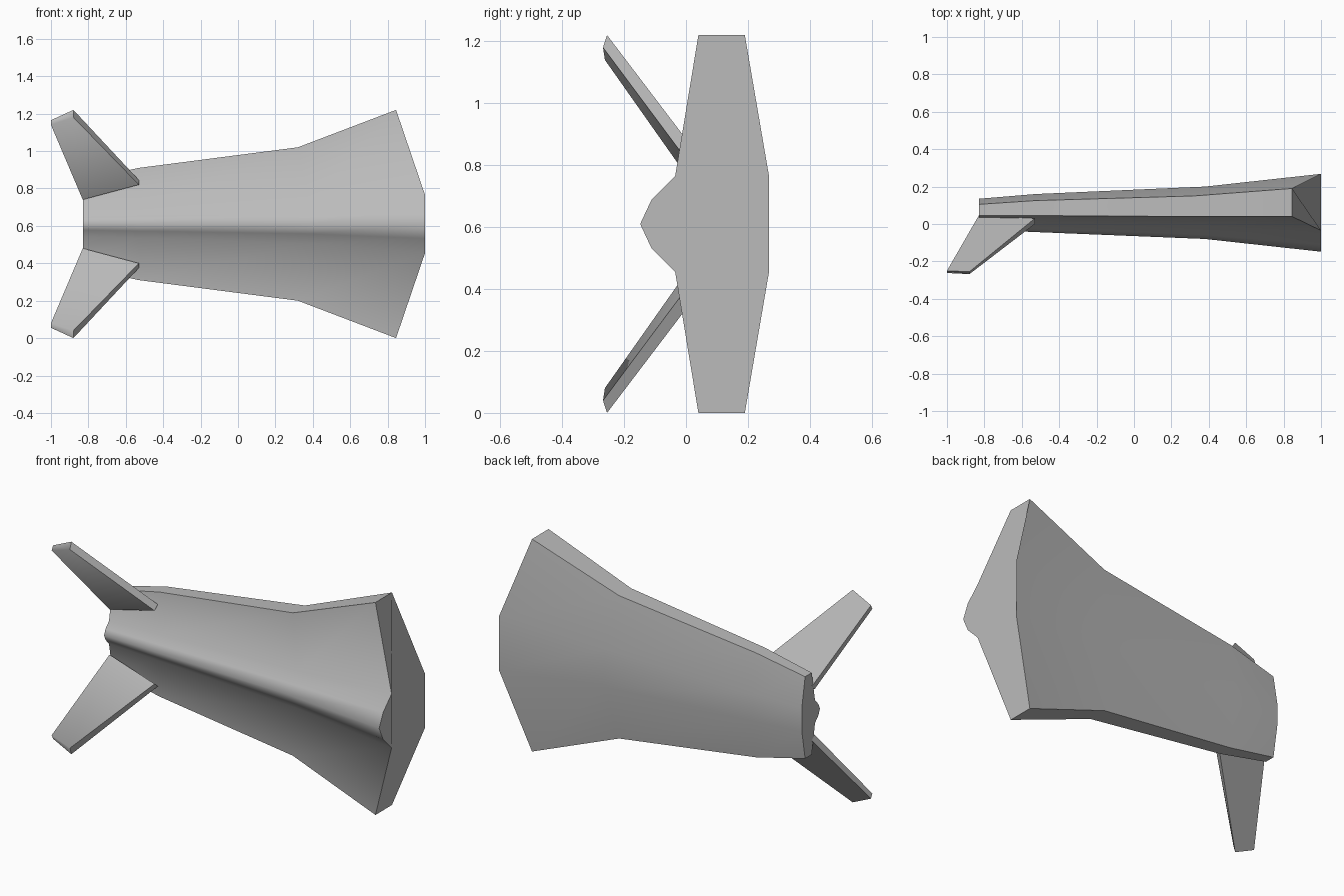
import bpy
import bmesh
import math

MID = 0.61  # height of the symmetry plane

cube = bpy.data.objects.get("Cube")
if cube:
    bpy.data.objects.remove(cube)

grey = bpy.data.materials.new("plain_grey")
grey.use_nodes = True
grey.diffuse_color = (0.5, 0.5, 0.5, 1)
grey.node_tree.nodes["Principled BSDF"].inputs["Base Color"].default_value = (0.5, 0.5, 0.5, 1)


def finish(name, bm):
    """Turn a bmesh into a named object with smooth shading and sharp corners."""
    bmesh.ops.recalc_face_normals(bm, faces=bm.faces)
    mesh = bpy.data.meshes.new(name)
    bm.to_mesh(mesh)
    bm.free()
    mesh.materials.append(grey)
    obj = bpy.data.objects.new(name, mesh)
    bpy.context.collection.objects.link(obj)
    bpy.ops.object.select_all(action="DESELECT")
    obj.select_set(True)
    bpy.context.view_layer.objects.active = obj
    bpy.ops.object.shade_smooth_by_angle(angle=math.radians(58))
    return obj


def loft(name, rings):
    """Skin closed rings of equal length and cap both ends."""
    bm = bmesh.new()
    loops = [[bm.verts.new(p) for p in ring] for ring in rings]
    n = len(loops[0])
    for a, b in zip(loops, loops[1:]):
        for i in range(n):
            j = (i + 1) % n
            bm.faces.new((a[i], a[j], b[j], b[i]))
    bm.faces.new(loops[0])
    bm.faces.new(loops[-1])
    return finish(name, bm)


def section(mid_x, tip_x, ridge_y, base_y, base_z, tip_y, tip_z, tip_back, back_y):
    """Ridged cross-section, mirrored about the symmetry plane."""
    side_y = ridge_y + 0.32 * (base_y - ridge_y)
    half = [(mid_x, side_y, base_z / 2), (mid_x, base_y, base_z),
            (tip_x, tip_y, tip_z), (tip_x, tip_back, tip_z), (mid_x, back_y, base_z)]
    upper = [(x, y, MID + z) for x, y, z in half]
    lower = [(x, y, MID - z) for x, y, z in reversed(half)]
    return [(mid_x, ridge_y, MID)] + upper + lower


# Body: flaring slab with a rounded ridge along its front
loft("body", [
    section(-0.83, -0.83, -0.03, 0.015, 0.065, 0.045, 0.235, 0.105, 0.135),
    section(-0.53, -0.53, -0.043, 0.01, 0.075, 0.045, 0.30, 0.125, 0.16),
    section(0.38, 0.32, -0.08, -0.005, 0.105, 0.04, 0.41, 0.15, 0.20),
    section(1.0, 0.845, -0.148, -0.035, 0.155, 0.04, 0.61, 0.19, 0.268),
])

# Fins: tapered plates swept outward, rooted inside the body
root = [(-0.83, 0.045, 0.765), (-0.83, 0.02, 0.74), (-0.53, 0.0, 0.82), (-0.53, 0.03, 0.845)]
tip = [(-1.0, -0.25, 1.165), (-1.0, -0.262, 1.14), (-0.88, -0.268, 1.18), (-0.88, -0.255, 1.22)]
for name, sign in (("upper_fin", 1), ("lower_fin", -1)):
    loft(name, [[(x, y, MID + sign * (z - MID)) for x, y, z in ring] for ring in (root, tip)])
